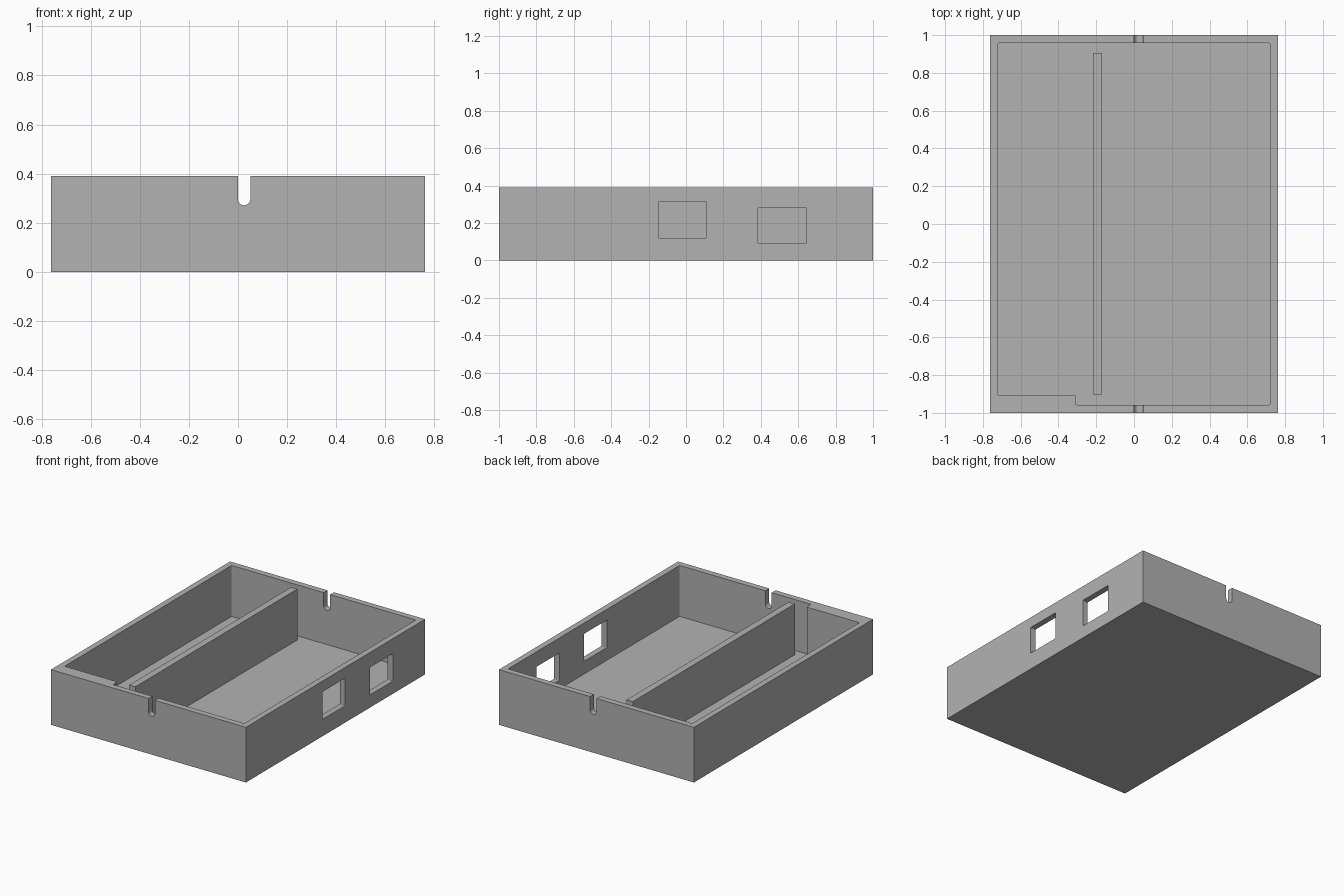
import bpy, bmesh, math
from mathutils import Vector

default = bpy.data.objects.get("Cube")
if default:
    bpy.data.objects.remove(default, do_unlink=True)

grey = bpy.data.materials.new("plain grey")
grey.use_nodes = True
colour = (0.448, 0.448, 0.448, 1)
grey.diffuse_color = colour
grey.node_tree.nodes["Principled BSDF"].inputs["Base Color"].default_value = colour

W, L, H = 0.762, 1.0, 0.39      # half width, half length, height
FLOOR, INX, INY = 0.03, 0.72, 0.957
OVER = H + 0.1                  # cutters reach above the rim


def prism(name, outline, depth, round_corners=0.0):
    """Extrude a closed outline of 3D points along depth."""
    bm = bmesh.new()
    face = bm.faces.new([bm.verts.new(p) for p in outline])
    ext = bmesh.ops.extrude_face_region(bm, geom=[face], use_keep_orig=True)
    top = [v for v in ext["geom"] if isinstance(v, bmesh.types.BMVert)]
    bmesh.ops.translate(bm, verts=top, vec=depth)
    bmesh.ops.recalc_face_normals(bm, faces=bm.faces)
    if round_corners:
        axis = Vector(depth).normalized()
        edges = [e for e in bm.edges if abs((e.verts[1].co - e.verts[0].co).normalized().dot(axis)) > 0.99]
        bmesh.ops.bevel(bm, geom=edges, offset=round_corners, segments=3, profile=0.5, affect="EDGES")
    mesh = bpy.data.meshes.new(name)
    bm.to_mesh(mesh)
    bm.free()
    obj = bpy.data.objects.new(name, mesh)
    bpy.context.collection.objects.link(obj)
    obj.data.materials.append(grey)
    return obj


def rect_xy(x0, x1, y0, y1, z):
    return [(x0, y0, z), (x1, y0, z), (x1, y1, z), (x0, y1, z)]


def cut(target, cutter):
    """Subtract the cutter, then discard it."""
    cutter.hide_render = True
    mod = target.modifiers.new("cut", "BOOLEAN")
    mod.operation, mod.solver, mod.object = "DIFFERENCE", "EXACT", cutter
    bpy.context.view_layer.objects.active = target
    bpy.ops.object.modifier_apply(modifier=mod.name)
    bpy.data.objects.remove(cutter, do_unlink=True)


# Tray: solid block hollowed out, leaving a thicker front wall on one side
tray = prism("tray", rect_xy(-W, W, -L, L, 0), (0, 0, H))
step_x, step_y = -0.307, -0.907
cavity = [(-INX, INY), (-INX, step_y), (step_x, step_y), (step_x, -INY), (INX, -INY), (INX, INY)]
cut(tray, prism("cavity_cutter", [(x, y, FLOOR) for x, y in cavity], (0, 0, OVER), 0.006))

# Round-bottomed cable notches through the front and back walls
r, notch_x, notch_z = 0.025, 0.025, 0.296
arc = [math.pi + math.pi * i / 12 for i in range(13)]
for y in (-L - 0.02, INY - 0.02):
    outline = [(notch_x + r * math.cos(a), y, notch_z + r * math.sin(a)) for a in arc]
    outline += [(notch_x + r, y, OVER), (notch_x - r, y, OVER)]
    cut(tray, prism("notch_cutter", outline, (0, 0.083, 0)))

# Rectangular windows through the left wall
for y, z in ((-0.147, 0.12), (0.386, 0.09)):
    y1, z1 = y + 0.256, z + 0.194
    x = INX - 0.02
    outline = [(x, y, z), (x, y1, z), (x, y1, z1), (x, y, z1)]
    cut(tray, prism("window_cutter", outline, (0.1, 0, 0), 0.005))

# Long divider standing on the floor
prism("divider", rect_xy(-0.218, -0.17, -0.903, 0.905, FLOOR - 0.005), (0, 0, H - FLOOR + 0.005))
